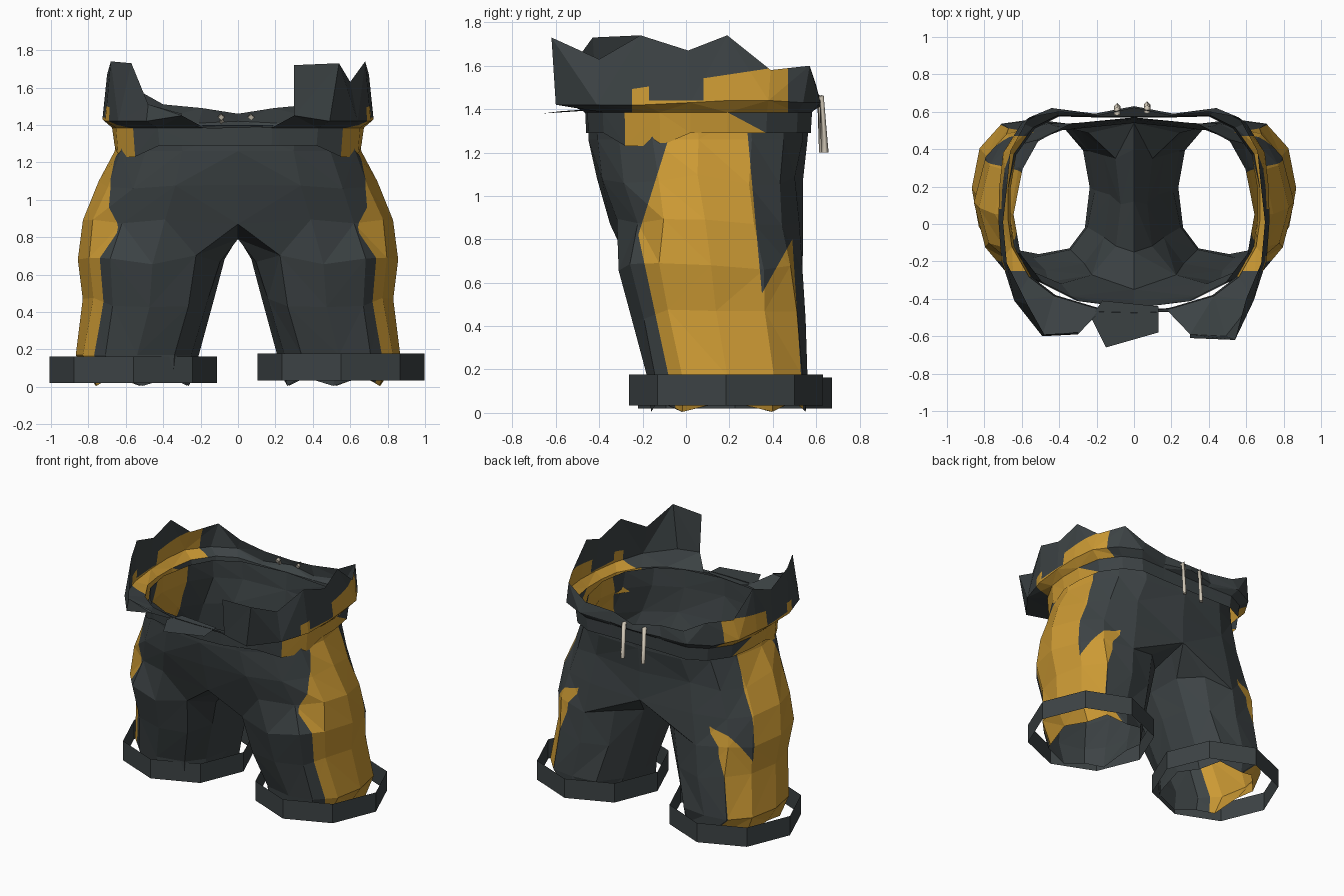
import bpy, bmesh, math, random
from mathutils import Vector

if "Cube" in bpy.data.objects:
    bpy.data.objects.remove(bpy.data.objects["Cube"])

random.seed(4)


def material(name, rgb):
    m = bpy.data.materials.new(name)
    m.diffuse_color = (*rgb, 1)
    m.use_nodes = True
    m.node_tree.nodes["Principled BSDF"].inputs["Base Color"].default_value = m.diffuse_color
    return m


DARK = material("charcoal cloth", (0.046, 0.056, 0.059))
GOLD = material("gold cloth", (0.60, 0.32, 0.034))
CORD = material("beige cord", (0.62, 0.56, 0.46))


def finish(bm, name, mats):
    me = bpy.data.meshes.new(name)
    bm.to_mesh(me)
    bm.free()
    for m in mats:
        me.materials.append(m)
    ob = bpy.data.objects.new(name, me)
    bpy.context.collection.objects.link(ob)
    return ob


def cut(bm, co, no, test):
    """Split the faces passing the test along a plane."""
    faces = [f for f in bm.faces if test(f.calc_center_median())]
    geom = set(faces)
    for f in faces:
        geom.update(f.edges)
        geom.update(f.verts)
    bmesh.ops.bisect_plane(bm, geom=list(geom), plane_co=co, plane_no=no, dist=1e-4)


def line_y(z, a, b):
    """y on the line through two (y, z) points."""
    return a[0] + (z - a[1]) * (b[0] - a[0]) / (b[1] - a[1])


def spow(v, e):
    return math.copysign(abs(v) ** e, v)


# --- trouser legs and seat: one half, mirrored ---
bm = bmesh.new()
rings = []
# z, inner x, outer x, front y, back y
for k, (z, xi, xo, yf, yb) in enumerate([(0.03, .23, .80, -.17, .55), (.17, .20, .86, -.19, .57),
                                         (.45, .12, .82, -.25, .55), (.68, .06, .85, -.31, .54)]):
    ring = []
    for i in range(12):
        a = math.radians(-120 + 30 * i)
        x = (xi + xo) / 2 + (xo - xi) / 2 * spow(math.cos(a), .85)
        y = (yf + yb) / 2 + (yb - yf) / 2 * spow(math.sin(a), .85)
        zz = z + (0.025 * (-1) ** i if k == 0 else random.uniform(-.03, .03) * (k > 1))
        ring.append(bm.verts.new((x, y, zz)))
    rings.append(ring)
for z, xo, yf, yb in [(.87, .82, -.35, .54), (1.08, .74, -.41, .54), (1.26, .655, -.45, .56), (1.39, .64, -.45, .57)]:
    ring = []
    for i in range(9):
        a = math.radians(-90 + 22.5 * i)
        e = .8 if i < 4 else .68
        x = 0 if i in (0, 8) else xo * math.cos(a) ** e
        y = (yf + yb) / 2 + (yb - yf) / 2 * spow(math.sin(a), e + .1)
        ring.append(bm.verts.new((x, y, z + (random.uniform(-.03, .03) if z < 1.2 and x else 0))))
    if z < .9:  # crotch seam
        ring += [bm.verts.new((0, y, zz)) for y, zz in [(.40, .86), (.12, .80), (-.15, .79)]]
    rings.append(ring)
for k in range(len(rings) - 1):
    lo, hi = rings[k], rings[k + 1]
    n = 12 if k < 4 else 8
    for i in range(n):
        j = (i + 1) % 12
        q = [lo[i], lo[j], hi[j], hi[i]]
        if random.random() < .5:
            q = q[1:] + q[:1]
        bm.faces.new((q[0], q[1], q[2]))
        bm.faces.new((q[0], q[2], q[3]))
for v in bm.verts:
    if v.co.x > .02:
        v.co += Vector((random.uniform(-.012, .012), random.uniform(-.012, .012), 0))

# gold side panel bounded by slanted lines
A = ((-.08, .17), (-.22, .82))
B = ((-.22, .82), (-.05, 1.36))
C = ((.35, .55), (.28, 1.33))
D = ((.35, .55), (.49, .80))
E = ((.53, .17), (.49, .80))
for p, q in (A, B, C, D, E):
    cut(bm, (0, *p), (0, q[1] - p[1], p[0] - q[0]), lambda c: c.x > .42)
for f in bm.faces:
    c = f.calc_center_median()
    front = c.y > line_y(c.z, *A) and c.y > line_y(c.z, *B)
    wedge = c.y > line_y(c.z, *D) and c.y < line_y(c.z, *E)
    back = c.y < line_y(c.z, *C) or (wedge and c.z < .8) or (c.z < .55 and c.y < line_y(c.z, *E))
    f.material_index = int(c.x > .5 and front and back)
bmesh.ops.recalc_face_normals(bm, faces=bm.faces)
legs = finish(bm, "trouser_legs", [DARK, GOLD])
mod = legs.modifiers.new("mirror", 'MIRROR')
mod.merge_threshold = .002

# --- waistband with upright torn collar ---
# inner x, y | fold x, y, z | top x, y, z
COLS = [(0, -.46, 0, -.47, 1.385, 0, -.475, 1.40),
        (.18, -.45, .18, -.465, 1.385, .19, -.47, 1.40),
        (.22, -.44, .30, -.59, 1.45, .30, -.61, 1.72),
        (.42, -.38, .49, -.60, 1.42, .54, -.62, 1.73),
        (.55, -.28, .64, -.41, 1.42, .60, -.40, 1.63),
        (.64, -.12, .71, -.19, 1.42, .68, -.21, 1.74),
        (.66, .02, .725, .02, 1.43, .70, .01, 1.67),
        (.66, .19, .72, .20, 1.44, .68, .19, 1.74),
        (.63, .37, .70, .38, 1.44, .66, .39, 1.58),
        (.53, .51, .60, .54, 1.43, .56, .57, 1.60),
        (.40, .575, .44, .62, 1.43, .40, .60, 1.51),
        (.20, .57, .21, .59, 1.41, .19, .58, 1.49),
        (0, .57, 0, .63, 1.42, 0, .62, 1.46)]
LEFT_TOP = {2: (.30, -.58, 1.46), 3: (.48, -.59, 1.51), 4: (.57, -.43, 1.73)}


def waist_half(side, name):
    bm = bmesh.new()
    grid = []
    for k, (x, y, fx, fy, fz, tx, ty, tz) in enumerate(COLS):
        if side < 0 and k in LEFT_TOP:
            tx, ty, tz = LEFT_TOP[k]
        dip = 1.23 if k in (4, 5) else 1.29
        pts = [(x, y, dip), (x * 1.02, y * 1.01, 1.385), (fx, fy, fz), (tx, ty, tz)]
        grid.append([bm.verts.new((side * px, py, pz)) for px, py, pz in pts])
    for k in range(len(COLS) - 1):
        for r in range(3):
            if r == 2 and k == 1:  # gap beside the front tab
                continue
            q = [grid[k][r], grid[k + 1][r], grid[k + 1][r + 1], grid[k][r + 1]]
            if (k + r) % 2:
                q = q[1:] + q[:1]
            bm.faces.new((q[0], q[1], q[2]))
            bm.faces.new((q[0], q[2], q[3]))
    side_test = lambda c: abs(c.x) > .5
    for co, no in [((0, 0, 1.53), (0, -.15, 1)), ((0, -.25, 0), (0, 1, 0)), ((0, -.17, 0), (0, 1, 0)),
                   ((0, .08, 0), (0, 1, 0)), ((0, .47, 0), (0, 1, 0)), ((0, 0, 1.44), (0, 0, 1))]:
        cut(bm, co, no, side_test)
    # gold hip patches
    for f in bm.faces:
        c = f.calc_center_median()
        low = c.z < 1.44 and -.27 < c.y < .30
        high = c.z < 1.53 + .15 * c.y and (-.25 < c.y < -.17 or .08 < c.y < .47) and c.z > 1.40
        f.material_index = int(abs(c.x) > .5 and (low or high))
    bmesh.ops.recalc_face_normals(bm, faces=bm.faces)
    return finish(bm, name, [DARK, GOLD])


waist_half(1, "waistband_right")
waist_half(-1, "waistband_left")

# --- flat tab at the front of the waist ---
bm = bmesh.new()
tab = [(-.17, -.41, 1.40), (-.23, -.50, 1.39), (-.15, -.66, 1.38), (.13, -.58, 1.39), (.13, -.44, 1.40)]
bm.faces.new([bm.verts.new(p) for p in reversed(tab)])
bmesh.ops.recalc_face_normals(bm, faces=bm.faces)
finish(bm, "front_tab", [DARK])


# --- open octagonal cuffs ---
def cuff(name, x, y, z):
    bm = bmesh.new()
    rows = [[bm.verts.new((x + .447 * math.cos(i * math.pi / 4), y + .447 * math.sin(i * math.pi / 4), h))
             for i in range(8)] for h in (z, z + .142)]
    for i in range(8):
        j = (i + 1) % 8
        bm.faces.new((rows[0][i], rows[0][j], rows[1][j], rows[1][i]))
    finish(bm, name, [DARK])


cuff("cuff_right", .55, .185, .035)
cuff("cuff_left", -.56, .225, .02)


# --- drawcords hanging at the back ---
def cord(name, x, y):
    cu = bpy.data.curves.new(name, 'CURVE')
    cu.dimensions = '3D'
    cu.bevel_depth = .017
    cu.bevel_resolution = 0
    cu.use_fill_caps = True
    sp = cu.splines.new('POLY')
    pts = [(x, y - .03, 1.44), (x, y, 1.45), (x, y + .015, 1.20)]
    sp.points.add(len(pts) - 1)
    for p, co in zip(sp.points, pts):
        p.co = (*co, 1)
    cu.materials.append(CORD)
    ob = bpy.data.objects.new(name, cu)
    bpy.context.collection.objects.link(ob)


cord("cord_left", -.09, .615)
cord("cord_right", .07, .625)
